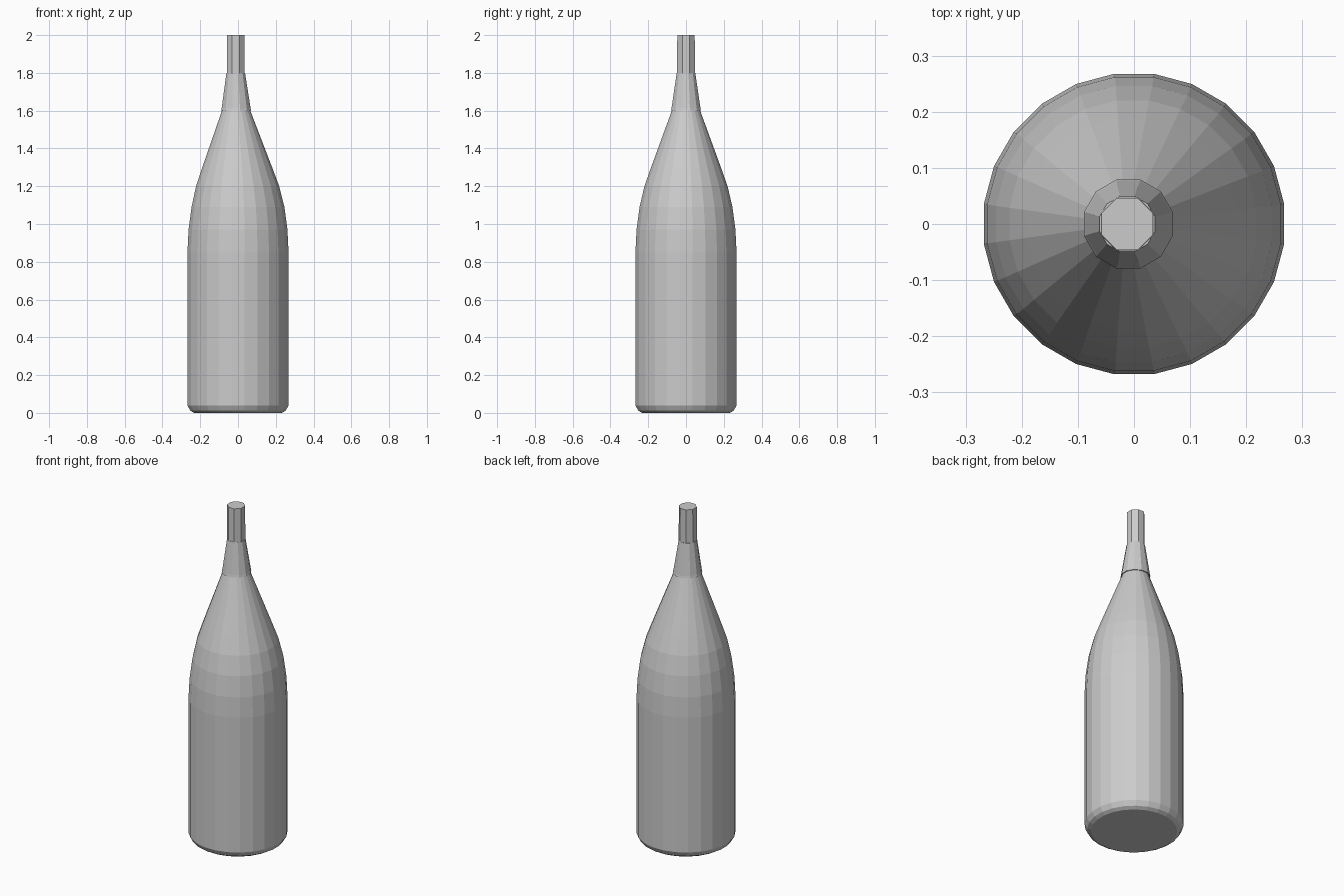
import bpy, bmesh, math

if "Cube" in bpy.data.objects:
    bpy.data.objects.remove(bpy.data.objects["Cube"])


def lathe(name, profile, sides, turn=0.0):
    """Closed solid from (x offset, radius, z) rings, bottom to top."""
    bm = bmesh.new()
    rings = []
    for cx, r, z in profile:
        angles = [2 * math.pi * (i + turn) / sides for i in range(sides)]
        rings.append([bm.verts.new((cx + r * math.cos(a), r * math.sin(a), z)) for a in angles])
    for low, high in zip(rings, rings[1:]):
        for i in range(sides):
            j = (i + 1) % sides
            bm.faces.new((low[i], low[j], high[j], high[i]))
    bm.faces.new(rings[0][::-1])
    bm.faces.new(rings[-1])
    mesh = bpy.data.meshes.new(name)
    bm.to_mesh(mesh)
    bm.free()
    obj = bpy.data.objects.new(name, mesh)
    bpy.context.collection.objects.link(obj)
    return obj


# Main body: chamfered foot, straight wall, curved shoulder
lathe("bottle_body", [
    (0, 0.235, 0.0), (0, 0.255, 0.012), (0, 0.27, 0.04), (0, 0.27, 0.85),
    (0, 0.264, 0.97), (0, 0.248, 1.09), (-0.002, 0.222, 1.2),
    (-0.004, 0.19, 1.29), (-0.01, 0.074, 1.605)], 24, 0.5)

# Tapered neck with a slight overhang where it meets the shoulder
lathe("neck_taper", [(-0.01, 0.082, 1.602), (-0.01, 0.079, 1.615),
                     (-0.012, 0.051, 1.8)], 12, 0.5)

# Narrow straight mouth
lathe("bottle_mouth", [(-0.012, 0.051, 1.79), (-0.012, 0.05, 2.0)], 8, 0.5)
